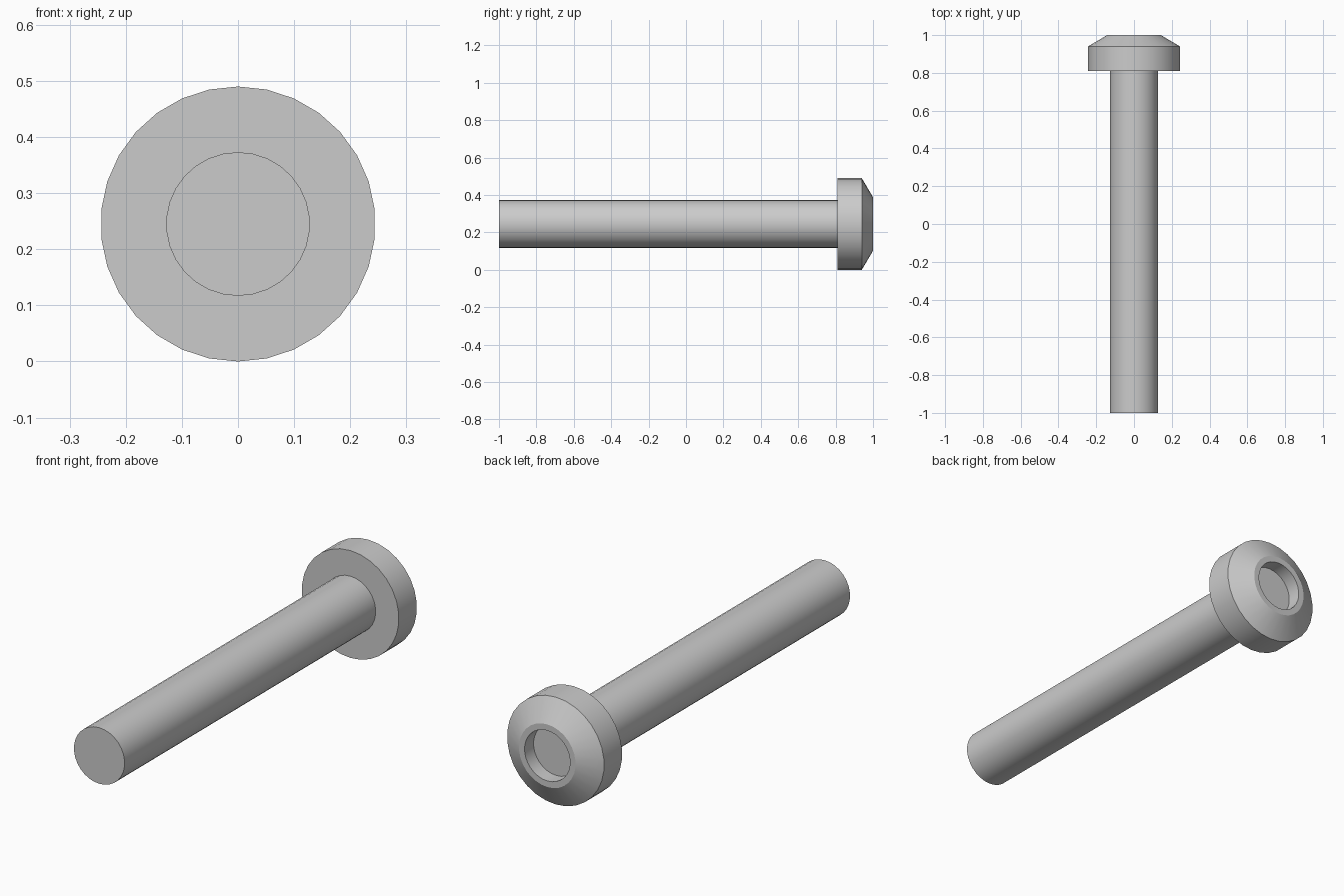
import bpy, bmesh, math
from mathutils import Matrix

cube = bpy.data.objects.get("Cube")
if cube:
    bpy.data.objects.remove(cube, do_unlink=True)

SIDES = 30
AXIS_Z = 0.245

# Plain grey metal
steel = bpy.data.materials.new("grey_steel")
steel.use_nodes = True
grey = (0.6, 0.6, 0.6, 1)
steel.diffuse_color = grey
steel.node_tree.nodes["Principled BSDF"].inputs["Base Color"].default_value = grey


def lathe(name, profile):
    """Turn (radius, y) points about the bolt axis and cap both ends."""
    bm = bmesh.new()
    rings = []
    for radius, y in profile:
        ring = []
        for i in range(SIDES):
            a = math.tau * i / SIDES
            ring.append(bm.verts.new((radius * math.sin(a), y, radius * math.cos(a))))
        rings.append(ring)
    for a, b in zip(rings, rings[1:]):
        for i in range(SIDES):
            j = (i + 1) % SIDES
            bm.faces.new((a[i], a[j], b[j], b[i]))
    bm.faces.new(rings[0])
    bm.faces.new(rings[-1])
    bmesh.ops.recalc_face_normals(bm, faces=bm.faces)
    bmesh.ops.transform(bm, matrix=Matrix.Translation((0, 0, AXIS_Z)), verts=bm.verts)
    mesh = bpy.data.meshes.new(name)
    bm.to_mesh(mesh)
    bm.free()
    mesh.materials.append(steel)
    obj = bpy.data.objects.new(name, mesh)
    bpy.context.collection.objects.link(obj)
    bpy.ops.object.select_all(action="DESELECT")
    obj.select_set(True)
    bpy.context.view_layer.objects.active = obj
    bpy.ops.object.shade_smooth_by_angle(angle=math.radians(25))
    return obj


# Long plain shaft, ending just inside the head
lathe("shaft", [(0.128, -1.0), (0.128, 0.82)])

# Head with chamfered rim and a round recess in its end
lathe("head", [(0.245, 0.81), (0.245, 0.94), (0.143, 1.0),
               (0.115, 1.0), (0.115, 0.935)])
